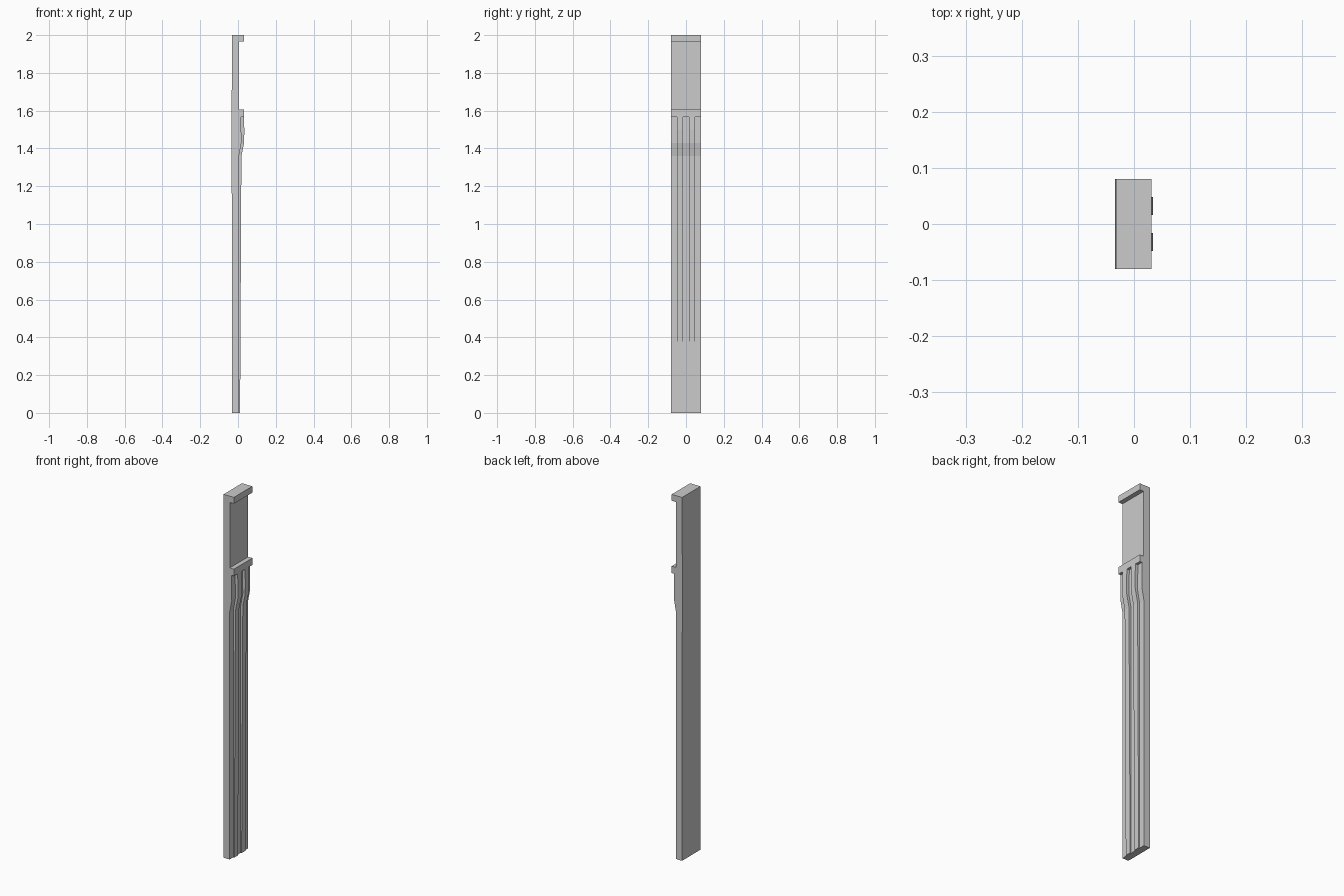
import bpy
import bmesh

if "Cube" in bpy.data.objects:
    bpy.data.objects.remove(bpy.data.objects["Cube"])


def extrude_profile(name, profile, y0, y1):
    """Extrude an (x, z) outline along y into a closed solid."""
    bm = bmesh.new()
    face = bm.faces.new([bm.verts.new((x, y0, z)) for x, z in profile])
    ext = bmesh.ops.extrude_face_region(bm, geom=[face], use_keep_orig=True)
    verts = [v for v in ext["geom"] if isinstance(v, bmesh.types.BMVert)]
    bmesh.ops.translate(bm, verts=verts, vec=(0, y1 - y0, 0))
    bmesh.ops.recalc_face_normals(bm, faces=bm.faces)
    mesh = bpy.data.meshes.new(name)
    bm.to_mesh(mesh)
    bm.free()
    obj = bpy.data.objects.new(name, mesh)
    bpy.context.collection.objects.link(obj)
    return obj


HALF = 0.08          # half width of the post
STRIP = 0.032        # width of each rib and groove

# Post body: top cap, flat panel, ledge, recessed groove face, slightly bowed back
body = [
    (-0.032, 0.0), (0.005, 0.0), (0.005, 1.36), (0.018, 1.43), (0.016, 1.567),
    (0.031, 1.567), (0.031, 1.605), (0.006, 1.605), (0.006, 1.965),
    (0.031, 1.965), (0.031, 2.0), (-0.032, 2.0), (-0.0335, 1.6),
]
extrude_profile("post_body", body, -HALF, HALF)

# Two raised ribs that swell outward under the ledge
rib = [
    (0.0, 0.0), (0.011, 0.0), (0.018, 1.36), (0.0325, 1.43), (0.0335, 1.5),
    (0.031, 1.567), (0.025, 1.58), (0.0, 1.58),
]
for label, side in (("left", -1), ("right", 1)):
    a, b = sorted((side * STRIP * 0.5, side * STRIP * 1.5))
    extrude_profile("rib_" + label, rib, a, b)
